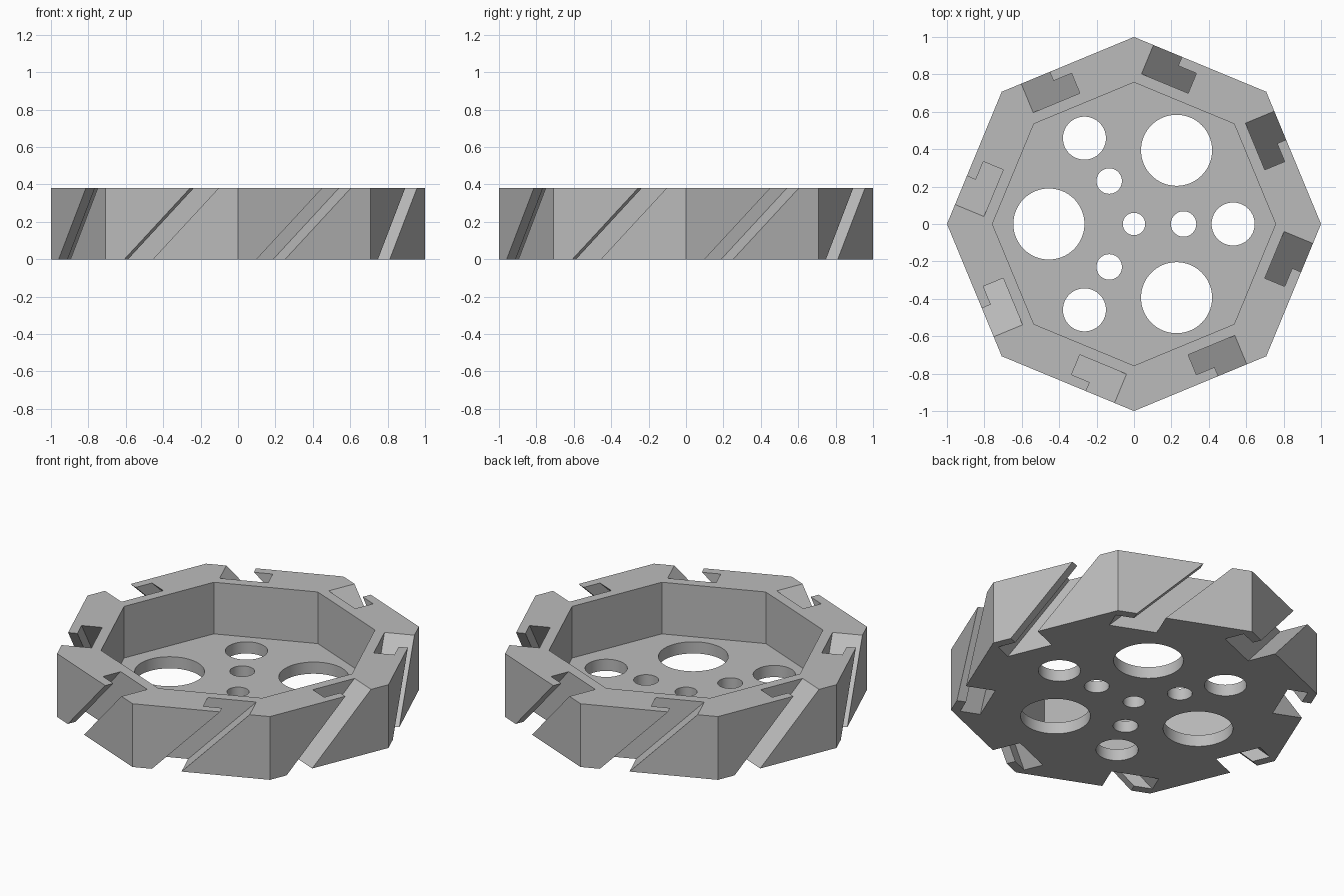
import bpy, bmesh, math
from mathutils import Matrix, Vector

HEIGHT, FLOOR = 0.38, 0.07
POCKET_RADIUS = 0.757
SIDES = 8

cube = bpy.data.objects.get("Cube")
if cube:
    bpy.data.objects.remove(cube, do_unlink=True)

grey = bpy.data.materials.new("machined_grey")
grey.use_nodes = True
COLOUR = (0.5, 0.5, 0.5, 1)
grey.diffuse_color = COLOUR
grey.node_tree.nodes["Principled BSDF"].inputs["Base Color"].default_value = COLOUR


def add_prism(bm, outline, low, high, lean=0.0):
    """Prism over a counter-clockwise outline; lean shears it along +y."""
    rings = [[bm.verts.new((x, y + lean * (z - HEIGHT), z)) for x, y in outline]
             for z in (low, high)]
    bm.faces.new(rings[0][::-1])
    bm.faces.new(rings[1])
    n = len(outline)
    for i in range(n):
        j = (i + 1) % n
        bm.faces.new((rings[0][i], rings[0][j], rings[1][j], rings[1][i]))
    return rings[0] + rings[1]


def polygon(radius, sides, cx=0.0, cy=0.0):
    return [(cx + radius * math.cos(math.tau * i / sides),
             cy + radius * math.sin(math.tau * i / sides)) for i in range(sides)]


def make_object(name, bm):
    bmesh.ops.recalc_face_normals(bm, faces=bm.faces)
    mesh = bpy.data.meshes.new(name)
    bm.to_mesh(mesh)
    bm.free()
    mesh.materials.append(grey)
    ob = bpy.data.objects.new(name, mesh)
    bpy.context.collection.objects.link(ob)
    return ob


def cut(target, cutter):
    cutter.hide_render = True
    mod = target.modifiers.new(cutter.name, 'BOOLEAN')
    mod.operation = 'DIFFERENCE'
    mod.solver = 'EXACT'
    mod.object = cutter
    bpy.context.view_layer.objects.active = target
    bpy.ops.object.modifier_apply(modifier=mod.name)
    bpy.data.objects.remove(cutter, do_unlink=True)


# Octagonal body
bm = bmesh.new()
add_prism(bm, polygon(1, SIDES), 0, HEIGHT)
body = make_object("cutter_body", bm)

# Open pocket in the top
bm = bmesh.new()
add_prism(bm, polygon(POCKET_RADIUS, SIDES), FLOOR, HEIGHT + 0.1)
cut(body, make_object("pocket_cut", bm))

# Holes through the floor: one in the centre and three rings of three
bm = bmesh.new()
add_prism(bm, polygon(0.06, 48), -0.1, 0.2)
for distance, radius, start in ((0.265, 0.068, 0), (0.53, 0.115, 0), (0.455, 0.19, 60)):
    for k in range(3):
        a = math.radians(start + 120 * k)
        add_prism(bm, polygon(radius, 64, distance * math.cos(a), distance * math.sin(a)),
                  -0.1, 0.2)
cut(body, make_object("hole_cuts", bm))

# Leaning L-shaped insert slot in every side (x outward, y along the side)
slot = [(0.757, 0), (0.872, 0), (0.872, 0.105), (0.98, 0.105), (0.98, 0.27), (0.757, 0.27)]
bm = bmesh.new()
for k in range(SIDES):
    verts = add_prism(bm, slot, -0.02, HEIGHT + 0.02, lean=1.0)
    turn = Matrix.Rotation(math.tau * (k + 0.5) / SIDES, 3, 'Z')
    bmesh.ops.rotate(bm, verts=verts, cent=Vector(), matrix=turn)
cut(body, make_object("slot_cuts", bm))

# Round hole walls smooth, all other edges sharp
body.select_set(True)
bpy.context.view_layer.objects.active = body
bpy.ops.object.shade_smooth_by_angle(angle=math.radians(30))
